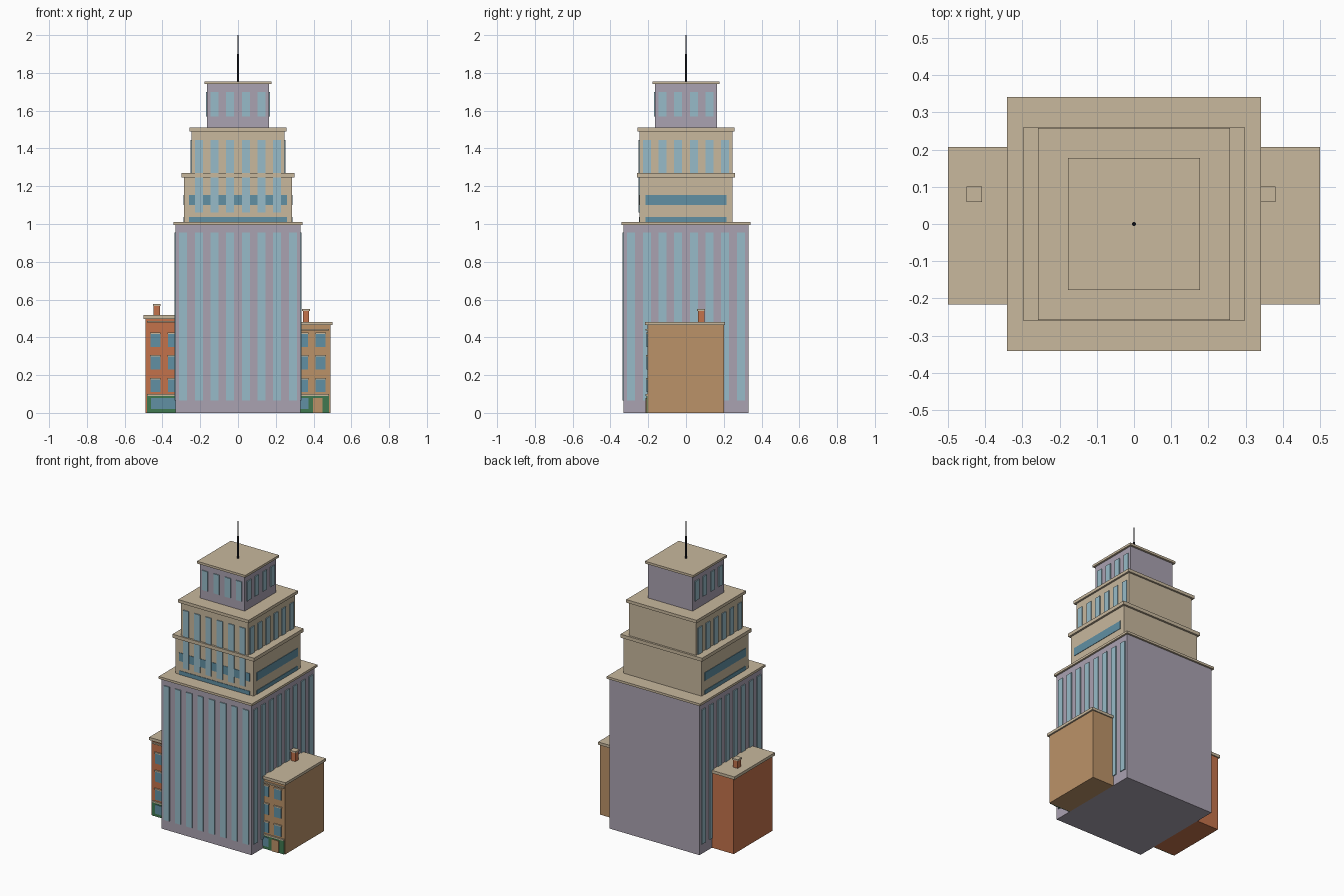
import bpy

cube = bpy.data.objects.get("Cube")
if cube:
    bpy.data.objects.remove(cube, do_unlink=True)


def material(name, rgb):
    m = bpy.data.materials.new(name)
    m.use_nodes = True
    m.diffuse_color = (*rgb, 1)
    m.node_tree.nodes["Principled BSDF"].inputs["Base Color"].default_value = (*rgb, 1)
    return m


LILAC = material("lilac stone", (0.40, 0.36, 0.44))
CREAM = material("cream stone", (0.58, 0.48, 0.34))
PALE = material("pale glass", (0.31, 0.50, 0.58))
BLUE = material("deep blue glass", (0.12, 0.28, 0.37))
RED = material("red brick", (0.55, 0.17, 0.07))
TAN = material("tan brick", (0.50, 0.29, 0.14))
GREEN = material("green shopfront", (0.05, 0.19, 0.08))
BLACK = material("black metal", (0.015, 0.015, 0.02))

# The six sides of a box, as indices into its eight corners
SIDES = [(0, 1, 3, 2), (4, 6, 7, 5), (0, 4, 5, 1), (2, 3, 7, 6), (0, 2, 6, 4), (1, 5, 7, 3)]


def boxes(name, mat, ranges):
    """One object made of boxes, each given as (x0, x1, y0, y1, z0, z1)."""
    verts, faces = [], []
    for x0, x1, y0, y1, z0, z1 in ranges:
        n = len(verts)
        x0, x1 = sorted((x0, x1))
        verts += [(x, y, z) for x in (x0, x1) for y in (y0, y1) for z in (z0, z1)]
        faces += [[n + i for i in side] for side in SIDES]
    mesh = bpy.data.meshes.new(name)
    mesh.from_pydata(verts, [], faces)
    mesh.materials.append(mat)
    ob = bpy.data.objects.new(name, mesh)
    bpy.context.collection.objects.link(ob)
    return ob


def block(name, mat, hx, hy, z0, z1):
    boxes(name, mat, [(-hx, hx, -hy, hy, z0, z1)])


def front_plates(hy, spans, z0, z1, t):
    return [(c - w, c + w, -hy - t, -hy, z0, z1) for c, w in spans]


def side_plates(hx, spans, z0, z1, t):
    return [(s * hx, s * (hx + t), c - w, c + w, z0, z1) for s in (-1, 1) for c, w in spans]


def strips(count):
    pitch = 0.083
    return [((i - (count - 1) / 2) * pitch, 0.021) for i in range(count)]


# Stepped tower: walls with an overhanging roof slab on each tier
for name, mat, hx, hy, z0, z1, lip, top in [
    ("tower_base", LILAC, 0.33, 0.33, 0, 0.995, 0.012, 1.01),
    ("lower_tier", CREAM, 0.286, 0.246, 1.01, 1.247, 0.013, 1.27),
    ("middle_tier", CREAM, 0.246, 0.246, 1.27, 1.49, 0.012, 1.51),
    ("upper_tier", LILAC, 0.164, 0.164, 1.51, 1.74, 0.013, 1.755),
]:
    block(name + "_walls", mat, hx, hy, z0, z1)
    block(name + "_roof", CREAM, hx + lip, hy + lip, z1, top)

# Tall window strips on the front and both sides; the back stays blank
for name, half, count, zf, zs, z1 in [
    ("tower_base_windows", 0.33, 8, 0.065, 0.065, 0.955),
    ("middle_tier_windows", 0.246, 6, 1.06, 1.27, 1.445),
    ("upper_tier_windows", 0.164, 4, 1.57, 1.57, 1.70),
]:
    boxes(name, PALE, front_plates(half, strips(count), zf, z1, 0.006)
          + side_plates(half, strips(count), zs, z1, 0.006))

# Horizontal window bands on the lower tier
bands = []
for z0, z1 in [(1.01, 1.036), (1.10, 1.154)]:
    bands += front_plates(0.246, [(0, 0.26)], z0, z1, 0.003)
    bands += side_plates(0.286, [(0, 0.215)], z0, z1, 0.003)
boxes("lower_tier_window_bands", BLUE, bands)

# Antenna mast with a thinner tip
for name, r, z0, z1 in [("antenna_mast", 0.006, 1.755, 1.9), ("antenna_tip", 0.003, 1.9, 2.0)]:
    bpy.ops.mesh.primitive_cylinder_add(vertices=8, radius=r, depth=z1 - z0,
                                        location=(0, 0, (z0 + z1) / 2))
    bpy.context.object.name = name
    bpy.context.object.data.materials.append(BLACK)


def annex(label, mat, s, wall_top, roof_top, chimney_x, chimney_top, trim_z):
    """Small brick building against the tower; s is its side of x."""
    inner, outer, front = 0.33, 0.49, -0.205
    boxes(label + "_walls", mat, [(s * inner, s * outer, front, 0.2, 0, wall_top)])
    boxes(label + "_roof", CREAM, [(s * inner, s * 0.5, -0.217, 0.207, wall_top, roof_top)])
    # Chimney with a slim cap
    cx, cy = s * chimney_x, 0.08
    boxes(label + "_chimney", RED, [(cx - 0.017, cx + 0.017, cy - 0.017, cy + 0.017,
                                     roof_top, chimney_top - 0.01)])
    boxes(label + "_chimney_cap", CREAM, [(cx - 0.021, cx + 0.021, cy - 0.021, cy + 0.021,
                                           chimney_top - 0.01, chimney_top)])
    # Three floors of windows with lintels, plus cornice and shop trim
    panes, trims = [], []
    for i in range(3):
        z = 0.11 + 0.12 * i
        for x0, x1 in [(inner, 0.37), (0.41, 0.462)]:
            panes.append((s * x0, s * x1, front - 0.004, front, z, z + 0.068))
            trims.append((s * x0, s * (x1 + 0.004), front - 0.008, front, z + 0.068, z + 0.076))
    for z in (0.09, trim_z):
        trims.append((s * inner, s * 0.483, front - 0.009, front, z, z + 0.009))
    boxes(label + "_windows", BLUE, panes)
    boxes(label + "_trim", CREAM, trims)
    # Ground-floor shopfront
    boxes(label + "_shopfront", GREEN, [(s * inner, s * 0.483, front - 0.005, front, 0, 0.09)])


annex("red_annex", RED, -1, 0.498, 0.517, 0.43, 0.577, 0.478)
annex("tan_annex", TAN, 1, 0.464, 0.482, 0.36, 0.55, 0.436)

# Shop windows and door
boxes("red_annex_shop_window", BLUE, [(-0.46, -0.33, -0.214, -0.21, 0.02, 0.08)])
boxes("tan_annex_shop_window", BLUE, [(0.33, 0.372, -0.214, -0.21, 0.02, 0.08)])
boxes("tan_annex_door", TAN, [(0.397, 0.447, -0.214, -0.21, 0, 0.08)])
